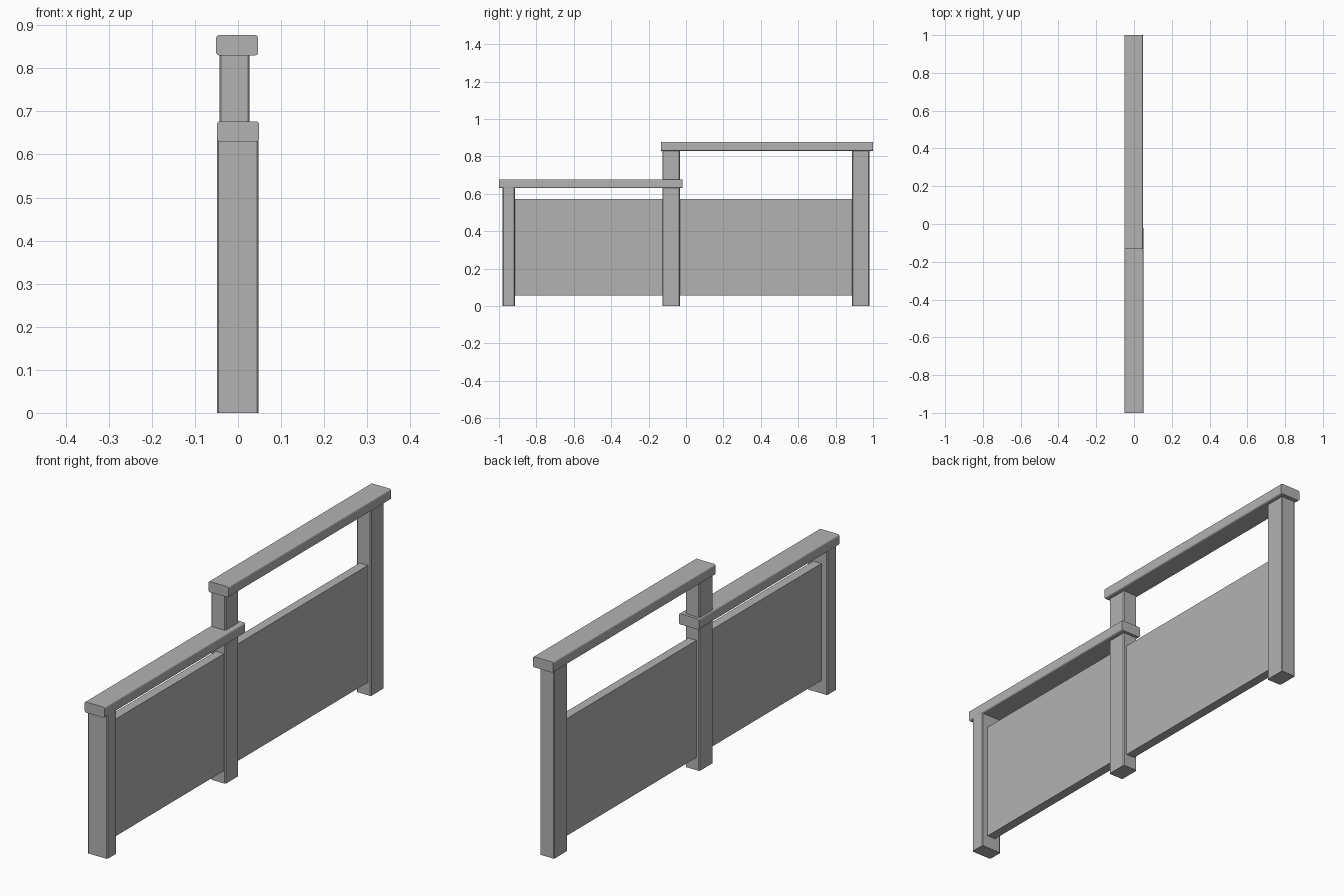
import bpy
import bmesh
from mathutils import Vector

cube = bpy.data.objects.get("Cube")
if cube:
    bpy.data.objects.remove(cube, do_unlink=True)

grey = bpy.data.materials.new("plain_grey")
grey.use_nodes = True
grey.diffuse_color = (0.45, 0.45, 0.45, 1)
grey.node_tree.nodes["Principled BSDF"].inputs["Base Color"].default_value = grey.diffuse_color


def timber(name, x, y, z, grain=None, ease=0.0, segments=1):
    """Box between (min, max) ranges; edges along the grain axis are eased."""
    low, high = (Vector(p) for p in zip(x, y, z))
    bm = bmesh.new()
    bmesh.ops.create_cube(bm, size=1)
    bmesh.ops.scale(bm, vec=high - low, verts=bm.verts)
    bmesh.ops.translate(bm, vec=(low + high) / 2, verts=bm.verts)
    if grain is not None:
        edges = [e for e in bm.edges
                 if abs((e.verts[0].co - e.verts[1].co).normalized()[grain]) > 0.9]
        bmesh.ops.bevel(bm, geom=edges, offset=ease, segments=segments,
                        profile=0.5, affect="EDGES")
    mesh = bpy.data.meshes.new(name)
    bm.to_mesh(mesh)
    bm.free()
    mesh.materials.append(grey)
    obj = bpy.data.objects.new(name, mesh)
    bpy.context.collection.objects.link(obj)
    return obj


Y, Z = 1, 2
wide = (-0.049, 0.048)
narrow = (-0.043, 0.027)

# Posts
timber("front_post", wide, (-0.98, -0.915), (0, 0.635), Z, 0.004)
timber("middle_post", narrow, (-0.126, -0.033), (0, 0.835), Z, 0.004)
timber("back_post", narrow, (0.888, 0.981), (0, 0.835), Z, 0.004)

# Handrails with rounded long edges
timber("lower_rail", (-0.049, 0.049), (-1, -0.02), (0.63, 0.677), Y, 0.007, 3)
timber("upper_rail", (-0.051, 0.047), (-0.133, 1), (0.83, 0.877), Y, 0.007, 3)

# Infill panels, each centred on its posts
timber("front_panel", (-0.02, 0.02), (-0.918, -0.124), (0.056, 0.573))
timber("back_panel", (-0.028, 0.012), (-0.035, 0.89), (0.056, 0.573))
